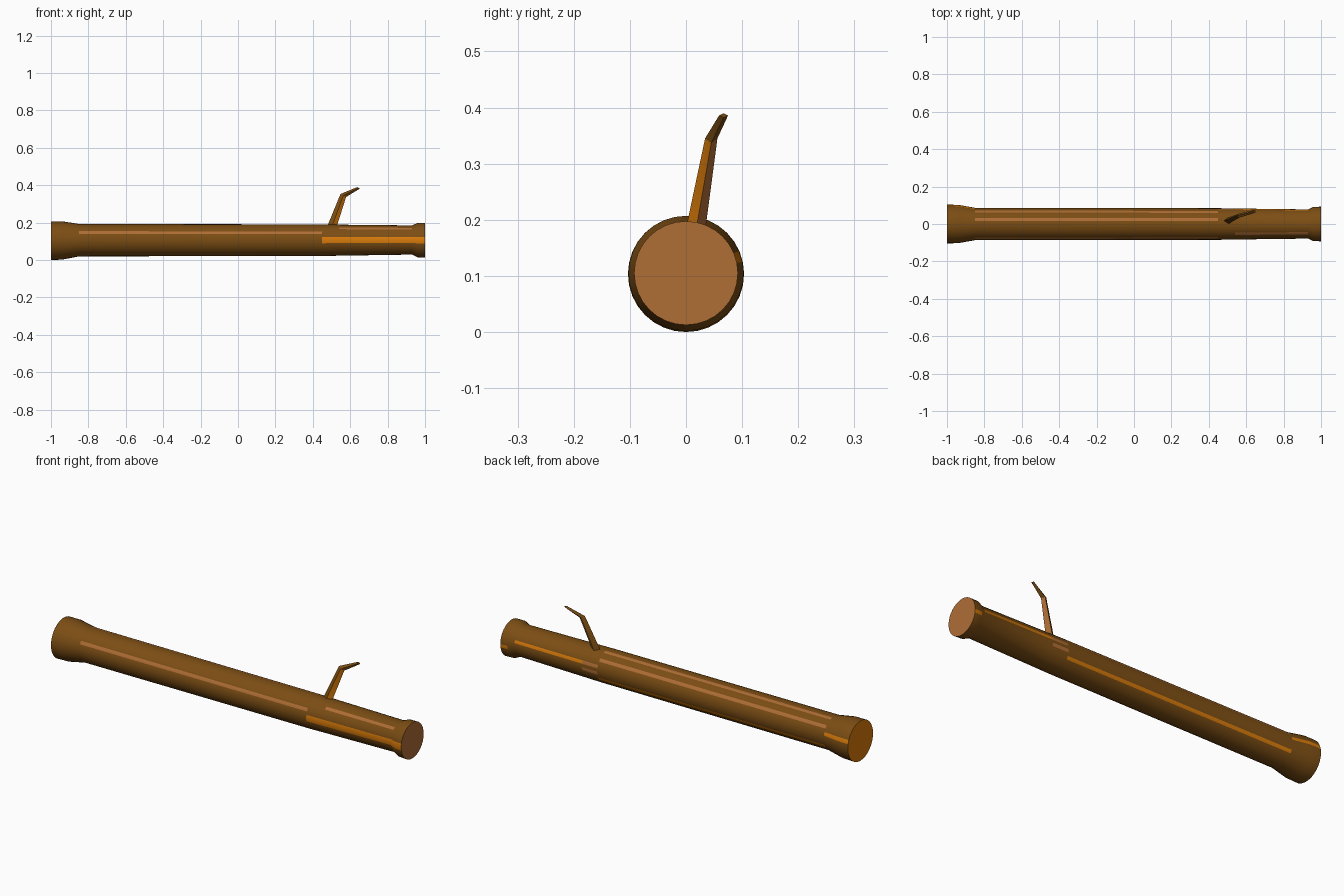
import bpy, bmesh
from math import sin, cos, pi
from mathutils import Vector

if "Cube" in bpy.data.objects:
    bpy.data.objects.remove(bpy.data.objects["Cube"])

N = 32


def material(name, color):
    m = bpy.data.materials.new(name)
    m.diffuse_color = color
    m.use_nodes = True
    m.node_tree.nodes["Principled BSDF"].inputs["Base Color"].default_value = m.diffuse_color
    return m


bark = material("bark", (0.20, 0.075, 0.007, 1))
wood = material("bare_wood", (0.43, 0.155, 0.036, 1))
amber = material("amber_wood", (0.70, 0.20, 0.003, 1))


def finish(bm, name):
    bmesh.ops.recalc_face_normals(bm, faces=bm.faces)
    mesh = bpy.data.meshes.new(name)
    bm.to_mesh(mesh)
    bm.free()
    for m in (bark, wood, amber):
        mesh.materials.append(m)
    ob = bpy.data.objects.new(name, mesh)
    bpy.context.collection.objects.link(ob)
    bpy.ops.object.select_all(action='DESELECT')
    ob.select_set(True)
    bpy.context.view_layer.objects.active = ob
    bpy.ops.object.shade_smooth_by_angle(angle=0.5)
    return ob


def loft(bm, rings, paint):
    """Skin a list of vertex rings; paint(segment, side) gives the material slot."""
    n = len(rings[0])
    for s, (a, b) in enumerate(zip(rings, rings[1:])):
        for k in range(n):
            f = bm.faces.new((a[k], a[(k + 1) % n], b[(k + 1) % n], b[k]))
            f.material_index = paint(s, k)


# Log: flared at both ends, with peeled strips along the bark
profile = [(-1.0, 0.1035, 0.1035), (-0.94, 0.1025, 0.1045), (-0.85, 0.0865, 0.106),
           (0.45, 0.0845, 0.106), (0.54, 0.083, 0.106), (0.93, 0.078, 0.107),
           (0.96, 0.0915, 0.106), (1.0, 0.0925, 0.105)]
strips = {(2, 2): 1, (2, 9): 1, (2, 12): 1, (2, 18): 2, (4, 4): 1,
          (3, 14): 1, (3, 16): 1, (0, 14): 2, (1, 14): 2, (4, 14): 2, (6, 16): 2}
for seg in range(3, 7):
    strips[seg, 0] = strips[seg, N - 1] = 2

bm = bmesh.new()
rings = [[bm.verts.new((x, -r * cos(2 * pi * k / N), z + r * sin(2 * pi * k / N)))
          for k in range(N)] for x, r, z in profile]
loft(bm, rings, lambda s, k: strips.get((s, k), 0))
bm.faces.new(rings[0]).material_index = 2
bm.faces.new(rings[-1]).material_index = 1
finish(bm, "log")

# Twig: four-sided bent branch growing from the top, tapering to the tip
path = [((0.493, 0.014, 0.150), (0.024, 0, -0.005), 0.018),
        ((0.508, 0.019, 0.194), (0.023, 0, -0.005), 0.017),
        ((0.563, 0.045, 0.345), (0.015, 0, -0.008), 0.011),
        ((0.645, 0.067, 0.386), (0.007, 0, -0.004), 0.008)]
bm = bmesh.new()
rings = []
for c, u, w in path:
    c, u, v = Vector(c), Vector(u), Vector((0, w, 0))
    rings.append([bm.verts.new(c + d) for d in (u, v, -u, -v)])
loft(bm, rings, lambda s, k: {0: 1, 3: 2}.get(k, 0) if s < 2 else 0)
bm.faces.new(rings[0])
bm.faces.new(rings[-1])
finish(bm, "twig")
